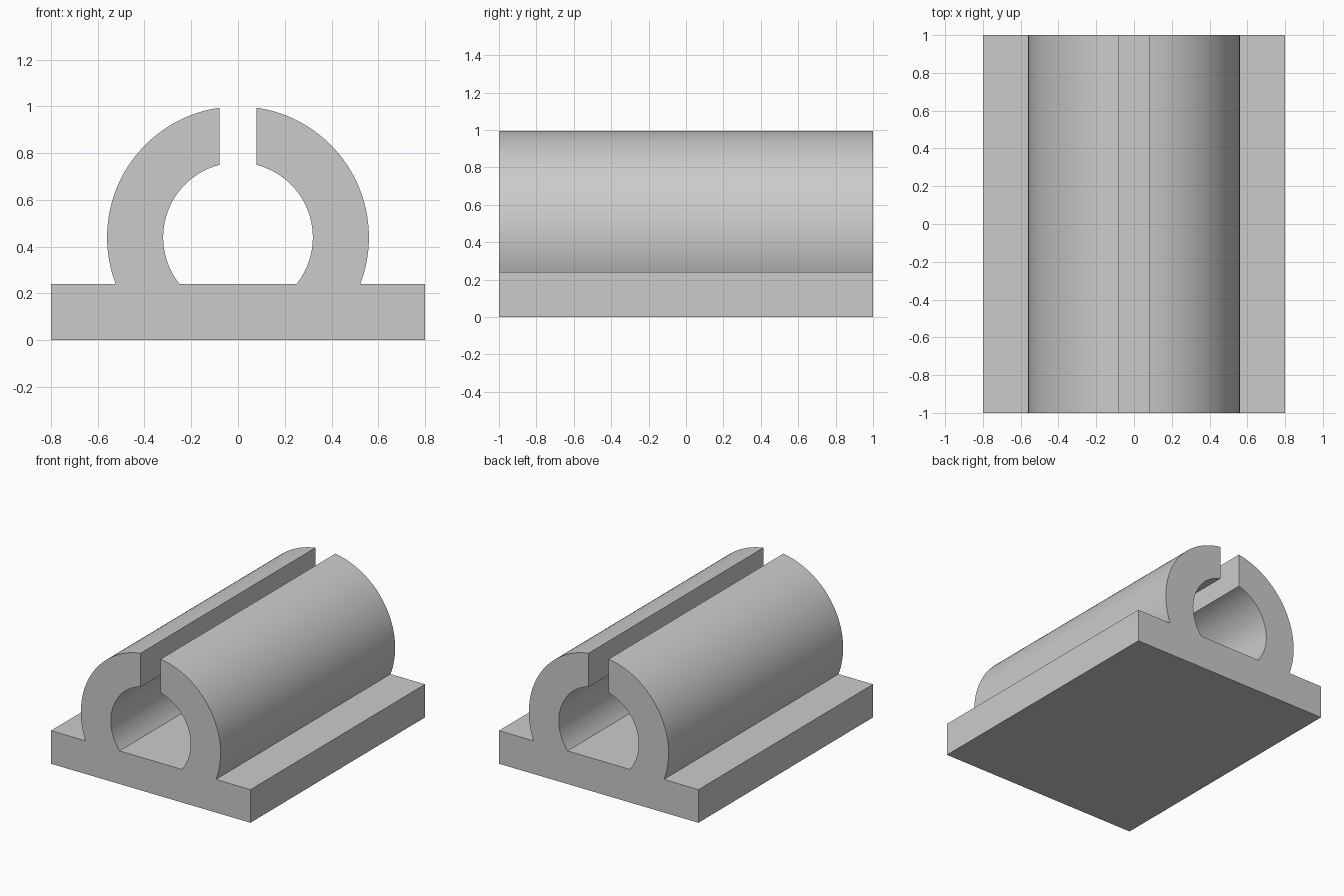
import bpy
import bmesh
from math import asin, acos, cos, sin, pi, radians

if "Cube" in bpy.data.objects:
    bpy.data.objects.remove(bpy.data.objects["Cube"], do_unlink=True)

HALF_LENGTH = 1.0
BASE_HALF_WIDTH, BASE_TOP = 0.8, 0.24
CENTRE_Z, OUTER, INNER = 0.44, 0.56, 0.32
HALF_GAP = 0.08
STEPS = 40

grey = bpy.data.materials.new("plain_grey")
grey.use_nodes = True
colour = (0.6, 0.6, 0.6, 1)
grey.diffuse_color = colour
grey.node_tree.nodes["Principled BSDF"].inputs["Base Color"].default_value = colour


def arc(radius):
    """Right-hand arc from the base plate up to the slot."""
    start = asin((BASE_TOP - CENTRE_Z) / radius)
    end = acos(HALF_GAP / radius)
    angles = [start + (end - start) * i / STEPS for i in range(STEPS + 1)]
    return [(radius * cos(a), CENTRE_Z + radius * sin(a)) for a in angles]


# Right half of the section, then its mirror image, as one closed outline
half = [(BASE_HALF_WIDTH, 0), (BASE_HALF_WIDTH, BASE_TOP)]
half += arc(OUTER) + arc(INNER)[::-1]
outline = half + [(-x, z) for x, z in reversed(half)]

# Extrude the section along the length
bm = bmesh.new()
section = bm.faces.new([bm.verts.new((x, -HALF_LENGTH, z)) for x, z in outline])
result = bmesh.ops.extrude_face_region(bm, geom=[section], use_keep_orig=True)
moved = [v for v in result["geom"] if isinstance(v, bmesh.types.BMVert)]
bmesh.ops.translate(bm, verts=moved, vec=(0, 2 * HALF_LENGTH, 0))
bmesh.ops.recalc_face_normals(bm, faces=bm.faces)

mesh = bpy.data.meshes.new("slotted_tube_clamp")
bm.to_mesh(mesh)
bm.free()
mesh.materials.append(grey)
clamp = bpy.data.objects.new("slotted_tube_clamp", mesh)
bpy.context.collection.objects.link(clamp)

# Smooth curved walls with crisp corners
bpy.ops.object.select_all(action="DESELECT")
clamp.select_set(True)
bpy.context.view_layer.objects.active = clamp
bpy.ops.object.shade_smooth_by_angle(angle=radians(30))
